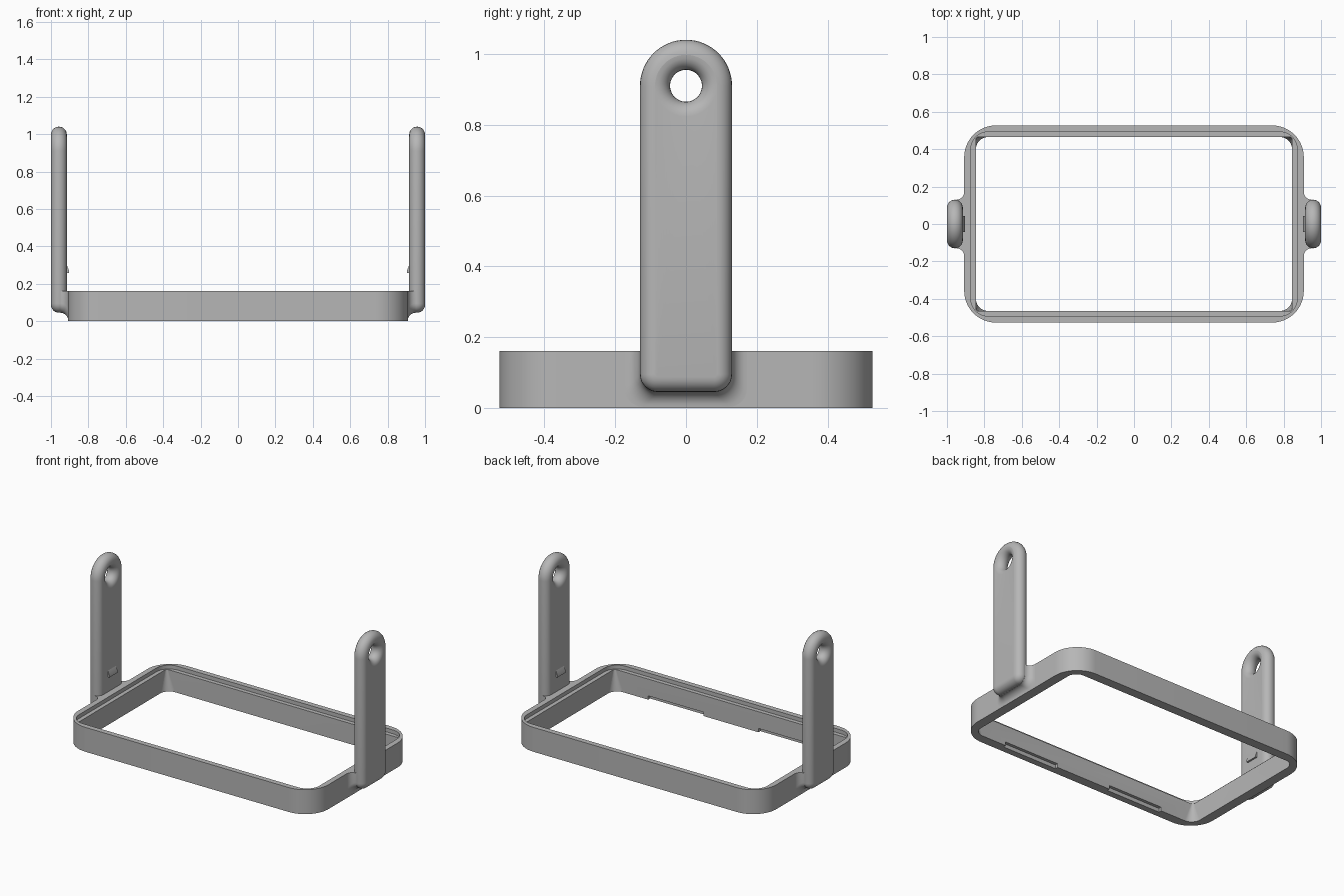
import bpy, bmesh
from math import sin, cos, pi, radians

if "Cube" in bpy.data.objects:
    bpy.data.objects.remove(bpy.data.objects["Cube"], do_unlink=True)

grey = bpy.data.materials.new("plain_grey")
grey.use_nodes = True
GREY = (0.47, 0.47, 0.47, 1)
grey.diffuse_color = GREY
grey.node_tree.nodes["Principled BSDF"].inputs["Base Color"].default_value = GREY


def loft(name, rings, closed=False, smooth=30):
    """Skin equal-length rings of points; cap the ends unless closed."""
    bm = bmesh.new()
    loops = [[bm.verts.new(p) for p in ring] for ring in rings]
    n = len(loops[0])
    pairs = list(zip(loops, loops[1:]))
    if closed:
        pairs.append((loops[-1], loops[0]))
    else:
        bm.faces.new(loops[0])
        bm.faces.new(loops[-1])
    for a, b in pairs:
        for i in range(n):
            j = (i + 1) % n
            bm.faces.new((a[i], a[j], b[j], b[i]))
    bmesh.ops.recalc_face_normals(bm, faces=bm.faces)
    mesh = bpy.data.meshes.new(name)
    bm.to_mesh(mesh)
    bm.free()
    mesh.materials.append(grey)
    obj = bpy.data.objects.new(name, mesh)
    bpy.context.collection.objects.link(obj)
    bpy.ops.object.select_all(action='DESELECT')
    obj.select_set(True)
    bpy.context.view_layer.objects.active = obj
    bpy.ops.object.shade_smooth_by_angle(angle=radians(smooth))
    return obj


def corner(cu, cv, r, start, seg):
    """Quarter arc of points from a start angle."""
    angles = [start + pi / 2 * i / seg for i in range(seg + 1)]
    return [(cu + r * cos(a), cv + r * sin(a)) for a in angles]


def rounded_rect(hx, hy, r, z, seg=14):
    pts = []
    for k, (sx, sy) in enumerate([(1, 1), (-1, 1), (-1, -1), (1, -1)]):
        pts += corner(sx * (hx - r), sy * (hy - r), r, k * pi / 2, seg)
    return [(x, y, z) for x, y in pts]


# Rectangular frame with a recessed ledge and tapering inner corners
TOP, LEDGE = 0.16, 0.135
frame = loft("frame", [
    rounded_rect(0.908, 0.527, 0.17, 0),
    rounded_rect(0.908, 0.527, 0.17, TOP),
    rounded_rect(0.872, 0.492, 0.09, TOP),
    rounded_rect(0.872, 0.492, 0.09, LEDGE),
    rounded_rect(0.845, 0.465, 0.012, LEDGE),
    rounded_rect(0.845, 0.465, 0.065, 0),
], closed=True)

# Two notches along the lower inside edge of the front wall
for side in (-1, 1):
    bpy.ops.mesh.primitive_cube_add(size=1, location=(side * 0.4, -0.465, 0))
    cutter = bpy.context.object
    cutter.name = "notch_cutter"
    cutter.hide_render = True
    cutter.scale = (0.4, 0.04, 0.05)
    bpy.context.view_layer.update()
    mod = frame.modifiers.new("notch", 'BOOLEAN')
    mod.operation, mod.solver, mod.object = 'DIFFERENCE', 'EXACT', cutter
    bpy.context.view_layer.objects.active = frame
    bpy.ops.object.modifier_apply(modifier=mod.name)
    bpy.data.objects.remove(cutter, do_unlink=True)

# Upright arm dimensions
MID, R = 0.9575, 0.0425
HALF, HOLE_Z, FOOT = 0.13, 0.91, 0.045
HOLE, FOOT_R, SEG = 0.045, 0.05, 8


def arm_outline(inset):
    """Arch-topped strap outline in (y, z)."""
    top, foot = HALF - inset, FOOT_R - inset
    pts = corner(0, HOLE_Z, top, 0, 2 * SEG) + corner(0, HOLE_Z, top, pi / 2, 2 * SEG)[1:]
    pts += corner(FOOT_R - HALF, FOOT + FOOT_R, foot, pi, SEG)
    pts += corner(HALF - FOOT_R, FOOT + FOOT_R, foot, 1.5 * pi, SEG)
    return pts


def hole_outline(radius):
    """Circle matched point for point to the arm outline."""
    arch, rest = 4 * SEG, 2 * SEG + 2
    angles = [pi * i / arch for i in range(arch + 1)]
    angles += [pi + pi * (i + 1) / (rest + 1) for i in range(rest)]
    return [(radius * cos(a), HOLE_Z + radius * sin(a)) for a in angles]


def place(side, x, pts):
    return [(side * x, y, z) for y, z in pts]


for side, label in ((1, "left"), (-1, "right")):
    # Arm with fully rounded edges and a flared eyelet
    outer, inner = [], []
    for i in range(13):
        a = pi * i / 12
        x, inset = MID - R * cos(a), R * (1 - sin(a))
        outer.append(place(side, x, arm_outline(inset)))
        inner.append(place(side, x, hole_outline(HOLE + inset)))
    loft(label + "_arm", outer + inner[::-1], closed=True)

    # Concave web that blends the arm into the frame
    rings = []
    for i in range(9):
        t = pi / 2 * i / 8
        x, grow = 0.908 + 0.042 * (1 - sin(t)), 0.042 * (1 - cos(t))
        w, low = HALF + grow, FOOT - grow
        pts = [(w, TOP), (-w, TOP)]
        pts += corner(FOOT_R - w, low + FOOT_R, FOOT_R, pi, SEG)
        pts += corner(w - FOOT_R, low + FOOT_R, FOOT_R, 1.5 * pi, SEG)
        rings.append(place(side, x, pts))
    rings.append([(side * 0.89, y, z) for _, y, z in rings[-1]])
    loft(label + "_web", rings)

    # Small wedge-shaped catch on the inside of the arm
    wedge = [(0.93, 0.258), (0.903, 0.258), (0.903, 0.27), (0.915, 0.30), (0.93, 0.30)]
    loft(label + "_catch", [[(side * x, y, z) for x, z in wedge] for y in (-0.042, 0.042)])
